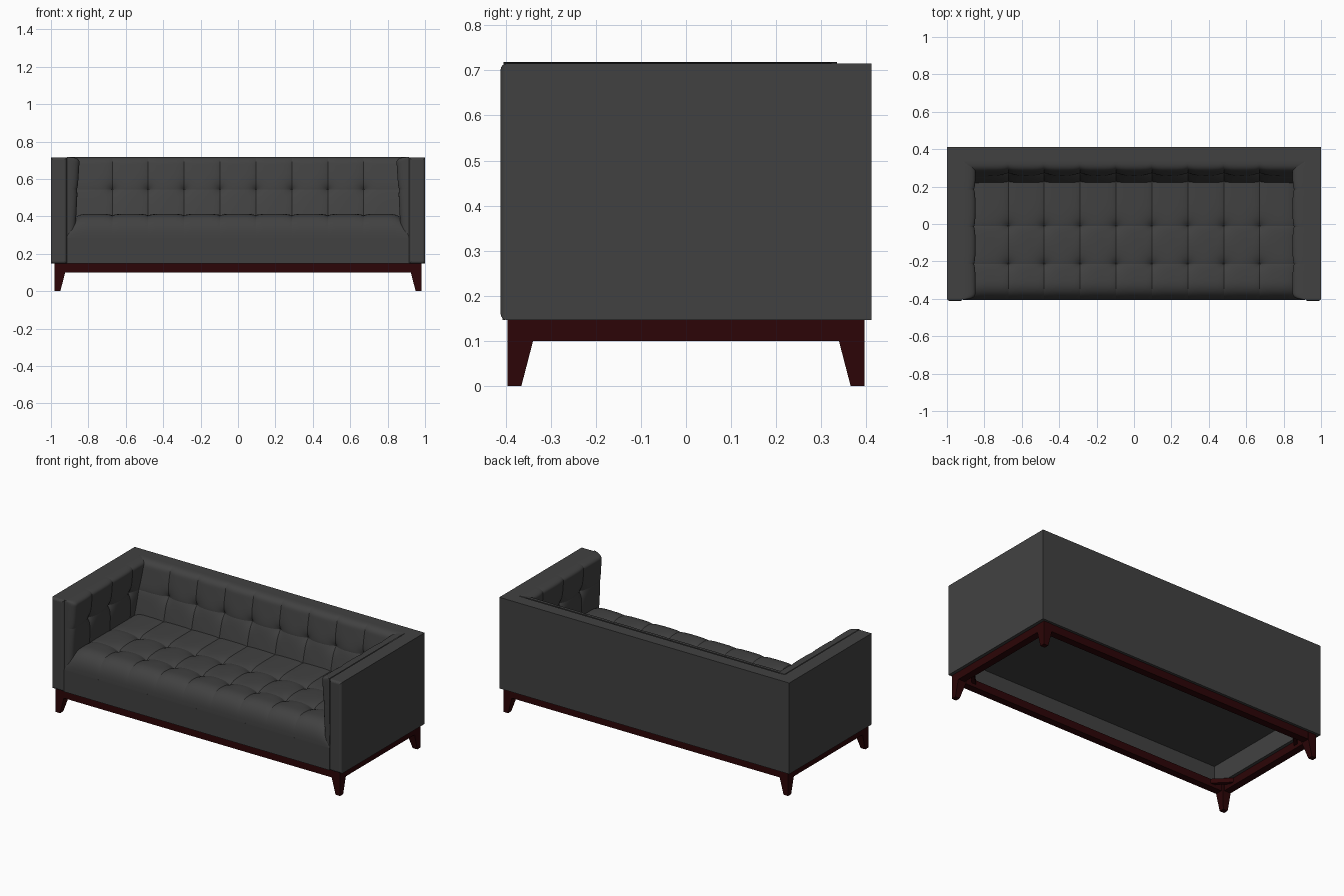
import bpy, bmesh
from math import cos, exp, pi, sqrt
from mathutils import Vector

old = bpy.data.objects.get("Cube")
if old:
    bpy.data.objects.remove(old, do_unlink=True)


def material(name, rgb):
    m = bpy.data.materials.new(name)
    m.use_nodes = True
    m.diffuse_color = (*rgb, 1)
    bsdf = m.node_tree.nodes["Principled BSDF"]
    bsdf.inputs["Base Color"].default_value = (*rgb, 1)
    bsdf.inputs["Roughness"].default_value = 0.6
    return m


LEATHER = material("charcoal leather", (0.053, 0.053, 0.053))
WOOD = material("dark red wood", (0.025, 0.0015, 0.002))


def finish(bm, name, mat, smooth=False, fix=True):
    if fix:
        bmesh.ops.recalc_face_normals(bm, faces=bm.faces)
    for f in bm.faces:
        f.smooth = smooth
    me = bpy.data.meshes.new(name)
    bm.to_mesh(me)
    bm.free()
    me.materials.append(mat)
    ob = bpy.data.objects.new(name, me)
    bpy.context.collection.objects.link(ob)


def loft(name, mat, rings):
    """Closed solid through rings of points."""
    bm = bmesh.new()
    loops = [[bm.verts.new(p) for p in ring] for ring in rings]
    for lo, hi in zip(loops, loops[1:]):
        for i in range(len(lo)):
            j = (i + 1) % len(lo)
            bm.faces.new((lo[i], lo[j], hi[j], hi[i]))
    bm.faces.new(loops[0])
    bm.faces.new(loops[-1])
    finish(bm, name, mat)


def prism(name, mat, outline, z0, z1):
    loft(name, mat, [[(x, y, z) for x, y in outline] for z in (z0, z1)])


def box(name, mat, x0, x1, y0, y1, z0, z1):
    prism(name, mat, [(x0, y0), (x1, y0), (x1, y1), (x0, y1)], z0, z1)


def spaced(half, seams, n):
    """Grid positions crowded towards the seams and the ends, with seam flags."""
    stops = [-half, *sorted(seams), half]
    out = [(-half, False)]
    for a, b in zip(stops, stops[1:]):
        for i in range(1, n + 1):
            t = (1 - cos(pi * i / n)) / 2
            out.append((a + (b - a) * t, i == n and b != half))
    return out


def rounded(dist, r):
    t = min(max(dist / r, 0), 1)
    return (1 - (1 - t) ** 2.5) ** 0.4


def tufted(name, origin, u_axis, v_axis, half, counts, cols, rows, depth, radii, dent):
    """Rounded sheet with buttons where the seam columns and rows cross.
    radii: rounding of the sides, the low end and the high end."""
    origin, U, V = Vector(origin), Vector(u_axis), Vector(v_axis)
    N = U.cross(V)
    hu, hv = half

    def height(u, v):
        rim = rounded(hu - abs(u), radii[0])
        rim *= rounded(hv + v, radii[1])
        if radii[2]:
            rim *= rounded(hv - v, radii[2])
        du = min(abs(u - c) for c in cols)
        dv = min(abs(v - r) for r in rows)
        button = exp(-sqrt(du * du + dv * dv) / 0.028)
        seam = exp(-du / 0.02) + 0.6 * exp(-dv / 0.02)
        return rim * (depth(v) - dent * button - 0.008 * seam)

    bm = bmesh.new()
    us, vs = spaced(hu, cols, counts[0]), spaced(hv, rows, counts[1])
    grid = [[bm.verts.new(origin + U * u + V * v + N * height(u, v)) for u, _ in us]
            for v, _ in vs]
    for j in range(len(vs) - 1):
        for i in range(len(us) - 1):
            bm.faces.new((grid[j][i], grid[j][i + 1], grid[j + 1][i + 1], grid[j + 1][i]))
    # Crisp stitching along the seams
    for i, (_, on_seam) in enumerate(us):
        if on_seam:
            for j in range(len(vs) - 1):
                bm.edges.get((grid[j][i], grid[j + 1][i])).smooth = False
    for j, (_, on_seam) in enumerate(vs):
        if on_seam:
            for i in range(len(us) - 1):
                bm.edges.get((grid[j][i], grid[j][i + 1])).smooth = False
    finish(bm, name, LEATHER, smooth=True, fix=False)


# Outer shell: arms and back in one U, with softened front edges
OUT, IN, FRONT, BACK, INBACK = 1.0, 0.915, -0.411, 0.411, 0.335
BASE, TOP, RAIL = 0.147, 0.715, 0.285
bm = bmesh.new()
outline = [(-OUT, FRONT), (-IN, FRONT), (-IN, INBACK), (IN, INBACK),
           (IN, FRONT), (OUT, FRONT), (OUT, BACK), (-OUT, BACK)]
low, high = [[bm.verts.new((x, y, z)) for x, y in outline] for z in (BASE, TOP)]
bm.faces.new(low)
bm.faces.new(high)
for i in range(len(outline)):
    j = (i + 1) % len(outline)
    bm.faces.new((low[i], low[j], high[j], high[i]))
front_edges = [e for e in bm.edges if all(v.co.y < FRONT + 0.01 for v in e.verts)]
bmesh.ops.bevel(bm, geom=front_edges, offset=0.014, segments=4, profile=0.5, affect='EDGES')
finish(bm, "arms_and_back", LEATHER)

# Thin front rail and the flat underside of the seat
box("front_rail", LEATHER, -IN, IN, -0.407, -0.4, BASE, RAIL)
box("seat_underside", LEATHER, -IN, IN, -0.4, INBACK, RAIL - 0.012, RAIL - 0.006)

# Tufted seat, back pad and arm pads
columns = [0.192 * (i - 3.5) for i in range(8)]
seat_mid, seat_half = (INBACK - 0.407) / 2, (INBACK + 0.407) / 2
tufted("seat_cushion", (0, seat_mid, RAIL - 0.002), (1, 0, 0), (0, 1, 0),
       (IN, seat_half), (16, 24), columns,
       [-0.215 - seat_mid, -0.012 - seat_mid],
       lambda v: 0.131, (0.12, 0.11, 0), 0.022)

pad_mid, pad_half = 0.5, 0.218
tufted("back_pad", (0, INBACK, pad_mid), (1, 0, 0), (0, 0, 1),
       (IN, pad_half), (16, 24), columns, [0.545 - pad_mid],
       lambda v: 0.095 - 0.22 * v, (0.04, 0.04, 0.035), 0.022)

arm_mid, arm_half = (INBACK - 0.404) / 2, (INBACK + 0.404) / 2
for side, label in ((1, "left"), (-1, "right")):
    tufted(label + "_arm_pad", (side * IN, arm_mid, pad_mid), (0, -side, 0), (0, 0, 1),
           (arm_half, pad_half), (20, 24),
           [-side * (y - arm_mid) for y in (-0.215, -0.015, 0.185)], [0.545 - pad_mid],
           lambda v: 0.056 + 0.06 * v, (0.035, 0.03, 0.03), 0.022)

# Wooden base rails
WX, WY, W0, WT = 0.98, 0.395, 0.1, 0.045
for s, label in ((-1, "front"), (1, "back")):
    y0, y1 = sorted((s * WY, s * (WY - WT)))
    box("base_rail_" + label, WOOD, -WX, WX, y0, y1, W0, BASE)
for s, label in ((-1, "right"), (1, "left")):
    x0, x1 = sorted((s * WX, s * (WX - WT)))
    box("base_rail_" + label, WOOD, x0, x1, -WY + WT, WY - WT, W0, BASE)

# Tapered legs and corner braces
for sx, lx in ((-1, "right"), (1, "left")):
    for sy, ly in ((-1, "front"), (1, "back")):
        def square(width, z):
            x, y = WX + 0.001, WY + 0.001
            return [(sx * x, sy * y, z), (sx * (x - width), sy * y, z),
                    (sx * (x - width), sy * (y - width), z), (sx * x, sy * (y - width), z)]
        loft(f"{ly}_{lx}_leg", WOOD, [square(0.031, 0), square(0.057, W0), square(0.057, BASE)])
        ix, iy = WX - WT, WY - WT
        brace = [(ix, iy - 0.09), (ix, iy - 0.06), (ix - 0.06, iy), (ix - 0.09, iy)]
        prism(f"{ly}_{lx}_brace", WOOD, [(sx * x, sy * y) for x, y in brace], W0 + 0.02, BASE)
